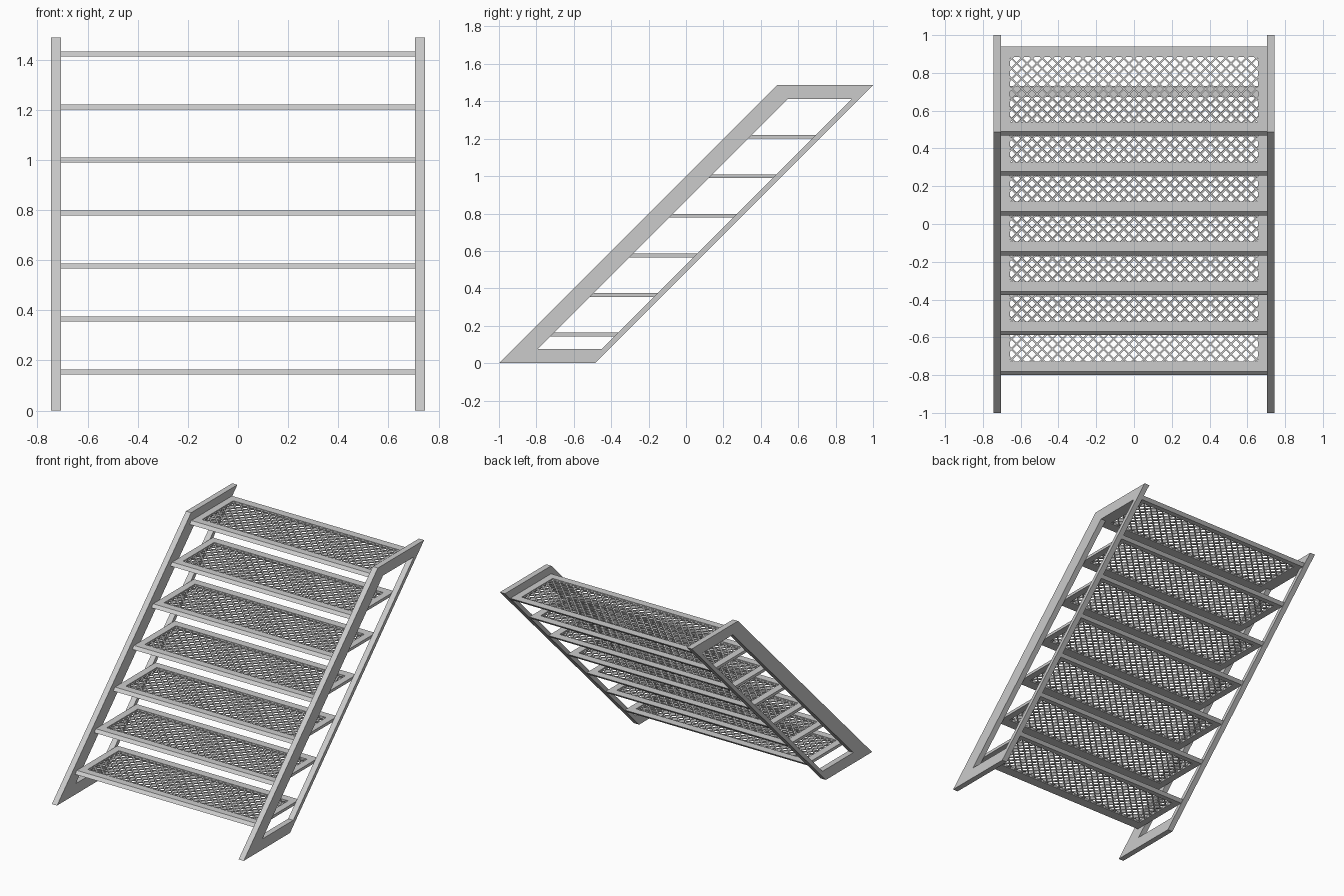
import bpy, bmesh
from mathutils import Vector

if "Cube" in bpy.data.objects:
    bpy.data.objects.remove(bpy.data.objects["Cube"])


def new_object(name, bm):
    bmesh.ops.recalc_face_normals(bm, faces=bm.faces[:])
    me = bpy.data.meshes.new(name)
    bm.to_mesh(me)
    bm.free()
    ob = bpy.data.objects.new(name, me)
    bpy.context.collection.objects.link(ob)
    return ob


def frame(name, outer, inner, outer_shift, inner_shift):
    """Four-sided frame with an opening, extruded along the given shifts."""
    bm = bmesh.new()
    loop = lambda pts, s: [bm.verts.new(Vector(p) + Vector(s)) for p in pts]
    zero = (0, 0, 0)
    rings = [loop(outer, zero), loop(outer, outer_shift),
             loop(inner, inner_shift), loop(inner, zero)]
    for k in range(4):
        a, b = rings[k], rings[(k + 1) % 4]
        for i in range(4):
            j = (i + 1) % 4
            bm.faces.new((a[i], a[j], b[j], b[i]))
    return new_object(name, bm)


# Side stringers: slanted frames, the front bar wider than the back bar
H, T = 1.487, 0.04
z0, z1 = 0.075, 1.412
outer = [(-1, 0), (H - 1, H), (1, H), (1 - H, 0)]
inner = [(z0 - 0.868, z0), (z1 - 0.868, z1), (z1 - 0.526, z1), (z0 - 0.526, z0)]
for name, x in (("left_stringer", -0.745), ("right_stringer", 0.705)):
    frame(name, [(x, *p) for p in outer], [(x, *p) for p in inner],
          (T, 0, 0), (T, 0, 0))

# Tread rim: front and back edges slope with the stringers
STEP, COUNT, ZT, TH = 0.2115, 7, 0.143, 0.02
X, Y0, Y1 = 0.657, -0.728, -0.384


def rect(x, ya, yb):
    return [(-x, ya, ZT), (x, ya, ZT), (x, yb, ZT), (-x, yb, ZT)]


rim = frame("tread_rims", rect(0.706, -0.80, -0.348), rect(X, Y0, Y1),
            (0, TH, TH), (0, 0, TH))

# Tread grating: crossed diagonal bars filling the opening
bm = bmesh.new()
PITCH, W, BAR = 0.054, 0.0045, 0.008
x_lim, ya, yb = X + 0.005, Y0 - 0.005, Y1 + 0.005
depth = yb - ya
n = int((2 * x_lim + depth) / PITCH) + 1
for sign in (1, -1):
    side = Vector((-sign, 1, 0)).normalized() * W
    for i in range(n):
        start = -x_lim - depth + (i + 0.5) * PITCH
        t0, t1 = max(0, -x_lim - start), min(depth, x_lim - start)
        if t1 - t0 < 0.005:
            continue
        zc = ZT + TH / 2 - BAR / 2
        a = Vector((sign * (start + t0), ya + t0, zc))
        b = Vector((sign * (start + t1), ya + t1, zc))
        lo = [bm.verts.new(p) for p in (a - side, b - side, b + side, a + side)]
        hi = [bm.verts.new(v.co + Vector((0, 0, BAR))) for v in lo]
        bm.faces.new(lo)
        bm.faces.new(hi)
        for k in range(4):
            m = (k + 1) % 4
            bm.faces.new((lo[k], lo[m], hi[m], hi[k]))
grating = new_object("tread_gratings", bm)

# Repeat the tread up the flight
for ob in (rim, grating):
    arr = ob.modifiers.new("flight", 'ARRAY')
    arr.count = COUNT
    arr.use_relative_offset = False
    arr.use_constant_offset = True
    arr.constant_offset_displace = (0, STEP, STEP)
